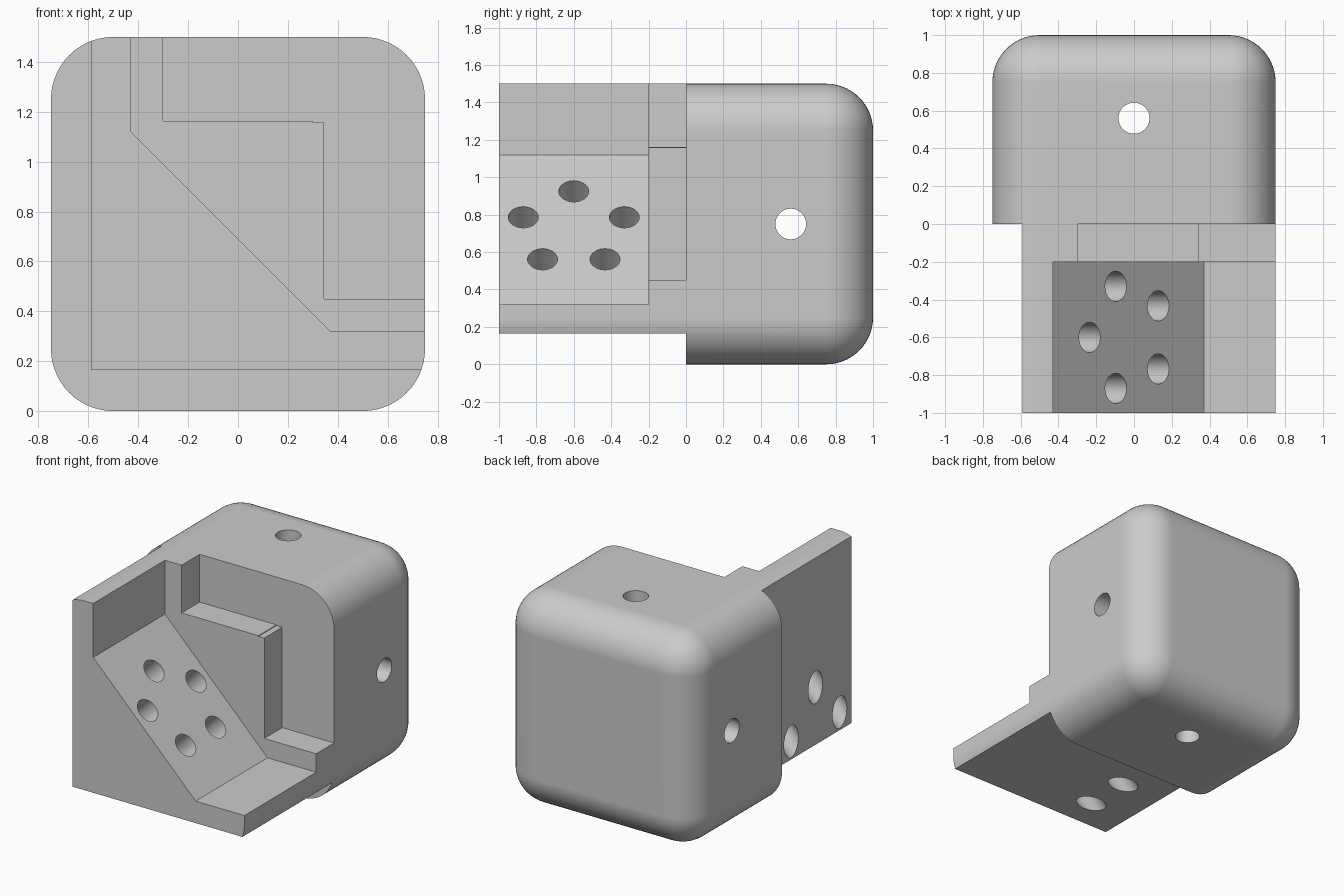
import bpy
import bmesh
import math
from mathutils import Vector

default = bpy.data.objects.get("Cube")
if default:
    bpy.data.objects.remove(default, do_unlink=True)

grey = bpy.data.materials.new("light grey")
grey.use_nodes = True
grey.diffuse_color = (0.6, 0.6, 0.6, 1)
grey.node_tree.nodes["Principled BSDF"].inputs["Base Color"].default_value = (0.6, 0.6, 0.6, 1)


def make_object(name, bm):
    bmesh.ops.recalc_face_normals(bm, faces=bm.faces)
    mesh = bpy.data.meshes.new(name)
    bm.to_mesh(mesh)
    bm.free()
    obj = bpy.data.objects.new(name, mesh)
    bpy.context.collection.objects.link(obj)
    return obj


def prism(name, outline, y0, y1):
    """Extrude an x-z outline along y."""
    bm = bmesh.new()
    face = bm.faces.new([bm.verts.new((x, y0, z)) for x, z in outline])
    geom = bmesh.ops.extrude_face_region(bm, geom=[face])["geom"]
    moved = [v for v in geom if isinstance(v, bmesh.types.BMVert)]
    bmesh.ops.translate(bm, verts=moved, vec=(0, y1 - y0, 0))
    return make_object(name, bm)


def rod(name, start, end, radius):
    """Cylinder between two points."""
    start, end = Vector(start), Vector(end)
    axis = end - start
    bm = bmesh.new()
    bmesh.ops.create_cone(bm, cap_ends=True, segments=48, radius1=radius,
                          radius2=radius, depth=axis.length)
    obj = make_object(name, bm)
    turn = axis.to_track_quat("Z", "Y").to_matrix().to_4x4()
    obj.data.transform(turn)
    obj.data.transform(obj.matrix_world.Translation((start + end) / 2))
    return obj


# Block rounded on its long edges and around the back, flat at the front
bm = bmesh.new()
bmesh.ops.create_cube(bm, size=1)
for v in bm.verts:
    v.co = (v.co.x * 1.5, v.co.y * 2, v.co.z * 1.5 + 0.75)
rounded = [e for e in bm.edges if any(v.co.y > 0 for v in e.verts)]
bmesh.ops.bevel(bm, geom=rounded, offset=0.25, segments=14, profile=0.5, affect="EDGES")
body = make_object("corner_bracket", bm)

# Stepped pockets, and the trim that thins the front half
cutters = [
    prism("outer_trim", [(-0.85, 1.6), (-0.59, 1.6), (-0.59, 0.165), (0.85, 0.165),
                         (0.85, -0.1), (-0.85, -0.1)], -1.1, 0),
    prism("sloped_pocket", [(-0.43, 1.6), (-0.43, 1.12), (0.37, 0.32), (0.85, 0.32),
                            (0.85, 1.6)], -1.1, -0.2),
    prism("stepped_pocket", [(-0.3, 1.6), (-0.3, 1.163), (0.3, 1.163), (0.3, 1.158),
                             (0.345, 1.158), (0.345, 0.45), (0.85, 0.45),
                             (0.85, 1.6)], -0.3, 0),
    # Crossing holes through the rear block
    rod("side_hole", (-1, 0.56, 0.75), (1, 0.56, 0.75), 0.082),
    rod("vertical_hole", (0, 0.56, -0.3), (0, 0.56, 1.8), 0.082),
]

# Ring of five holes square to the sloped face
normal = Vector((1, 0, 1)).normalized()
uphill = Vector((-1, 0, 1)).normalized()
centre = Vector((-0.034, -0.6, 0.724))
for i in range(5):
    a = math.tau * i / 5
    p = centre + 0.284 * (math.cos(a) * uphill + math.sin(a) * Vector((0, 1, 0)))
    cutters.append(rod("slope_hole", p + normal * 0.1, p - normal * 1.3, 0.08))

bpy.ops.object.select_all(action="DESELECT")
body.select_set(True)
bpy.context.view_layer.objects.active = body
for cutter in cutters:
    cutter.hide_render = True
    mod = body.modifiers.new("cut", "BOOLEAN")
    mod.operation = "DIFFERENCE"
    mod.solver = "EXACT"
    mod.object = cutter
    bpy.ops.object.modifier_apply(modifier=mod.name)
    bpy.data.objects.remove(cutter, do_unlink=True)

# Finish
body.data.materials.clear()
body.data.materials.append(grey)
bpy.ops.object.shade_smooth_by_angle(angle=math.radians(30))
weighted = body.modifiers.new("flat_faces", "WEIGHTED_NORMAL")
weighted.keep_sharp = True
